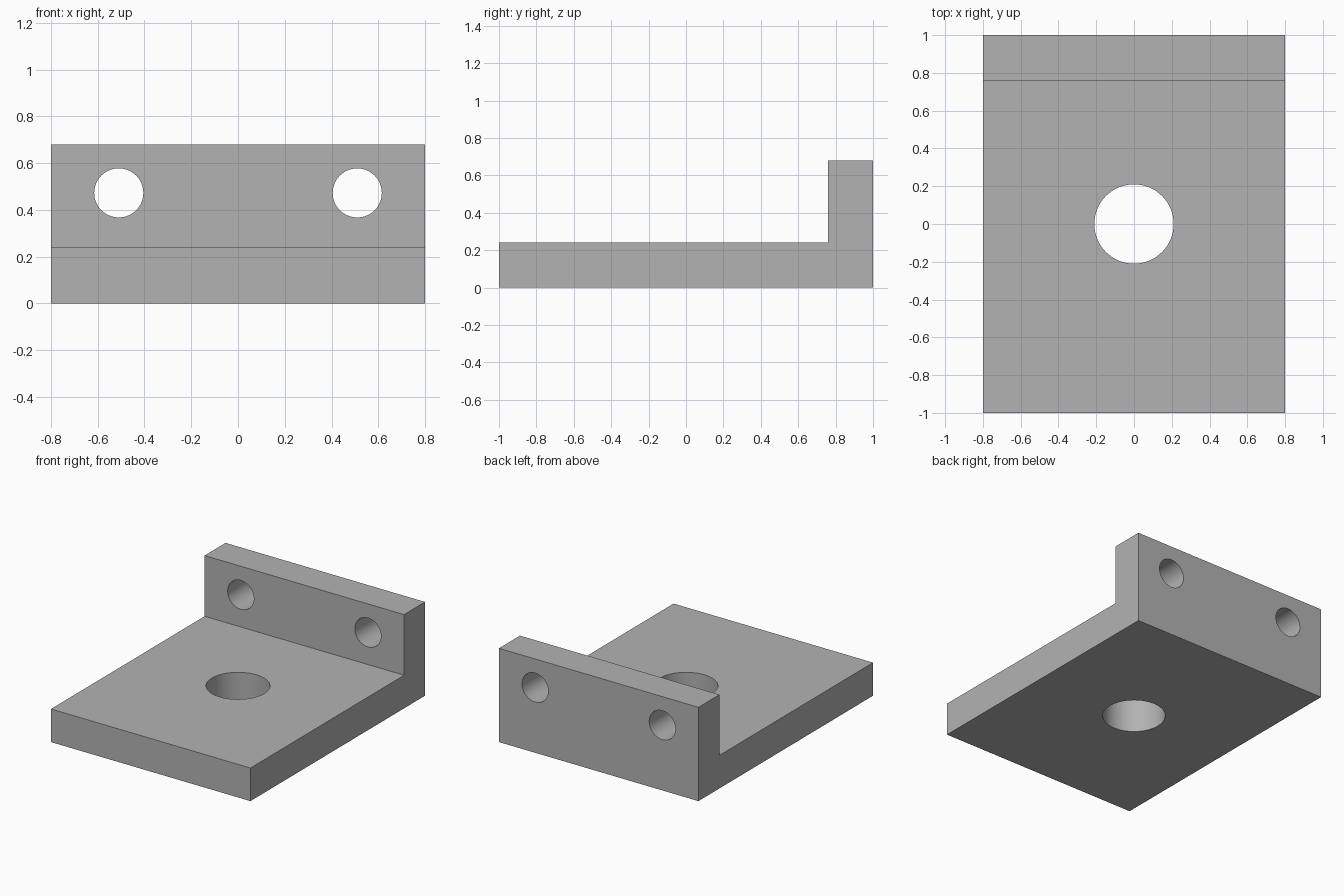
import bpy
import bmesh
from math import pi, radians

default_cube = bpy.data.objects.get("Cube")
if default_cube:
    bpy.data.objects.remove(default_cube, do_unlink=True)

WIDTH = 1.6

# Plain grey metal
metal = bpy.data.materials.new("grey_metal")
metal.use_nodes = True
metal.diffuse_color = (0.45, 0.45, 0.45, 1)
metal.node_tree.nodes["Principled BSDF"].inputs["Base Color"].default_value = metal.diffuse_color

# L-shaped bracket: side profile (y, z) extruded across x
profile = [(-1, 0), (1, 0), (1, 0.68), (0.76, 0.68), (0.76, 0.24), (-1, 0.24)]
bm = bmesh.new()
side = bm.faces.new([bm.verts.new((-WIDTH / 2, y, z)) for y, z in profile])
extruded = bmesh.ops.extrude_face_region(bm, geom=[side])["geom"]
bmesh.ops.translate(bm, vec=(WIDTH, 0, 0),
                    verts=[v for v in extruded if isinstance(v, bmesh.types.BMVert)])
bmesh.ops.recalc_face_normals(bm, faces=bm.faces)
mesh = bpy.data.meshes.new("angle_bracket")
bm.to_mesh(mesh)
bm.free()
mesh.materials.append(metal)
bracket = bpy.data.objects.new("angle_bracket", mesh)
bpy.context.collection.objects.link(bracket)


def drill(radius, location, tilt=0):
    """Cut a round through-hole in the bracket."""
    bpy.ops.mesh.primitive_cylinder_add(vertices=64, radius=radius, depth=0.8,
                                        location=location, rotation=(tilt, 0, 0))
    cutter = bpy.context.object
    cutter.name = "hole_cutter"
    cutter.hide_render = True
    cutter.data.materials.append(metal)
    cut = bracket.modifiers.new("hole", 'BOOLEAN')
    cut.operation = 'DIFFERENCE'
    cut.solver = 'EXACT'
    cut.object = cutter
    bpy.context.view_layer.objects.active = bracket
    bpy.ops.object.modifier_apply(modifier=cut.name)
    bpy.data.objects.remove(cutter, do_unlink=True)


# Large hole in the base plate, mounting holes in the upright flange
drill(0.21, (0, 0, 0.12))
for x in (-0.51, 0.51):
    drill(0.105, (x, 0.88, 0.473), pi / 2)

# Smooth hole walls, crisp edges
bpy.ops.object.select_all(action='DESELECT')
bracket.select_set(True)
bpy.context.view_layer.objects.active = bracket
bpy.ops.object.shade_smooth_by_angle(angle=radians(30))
